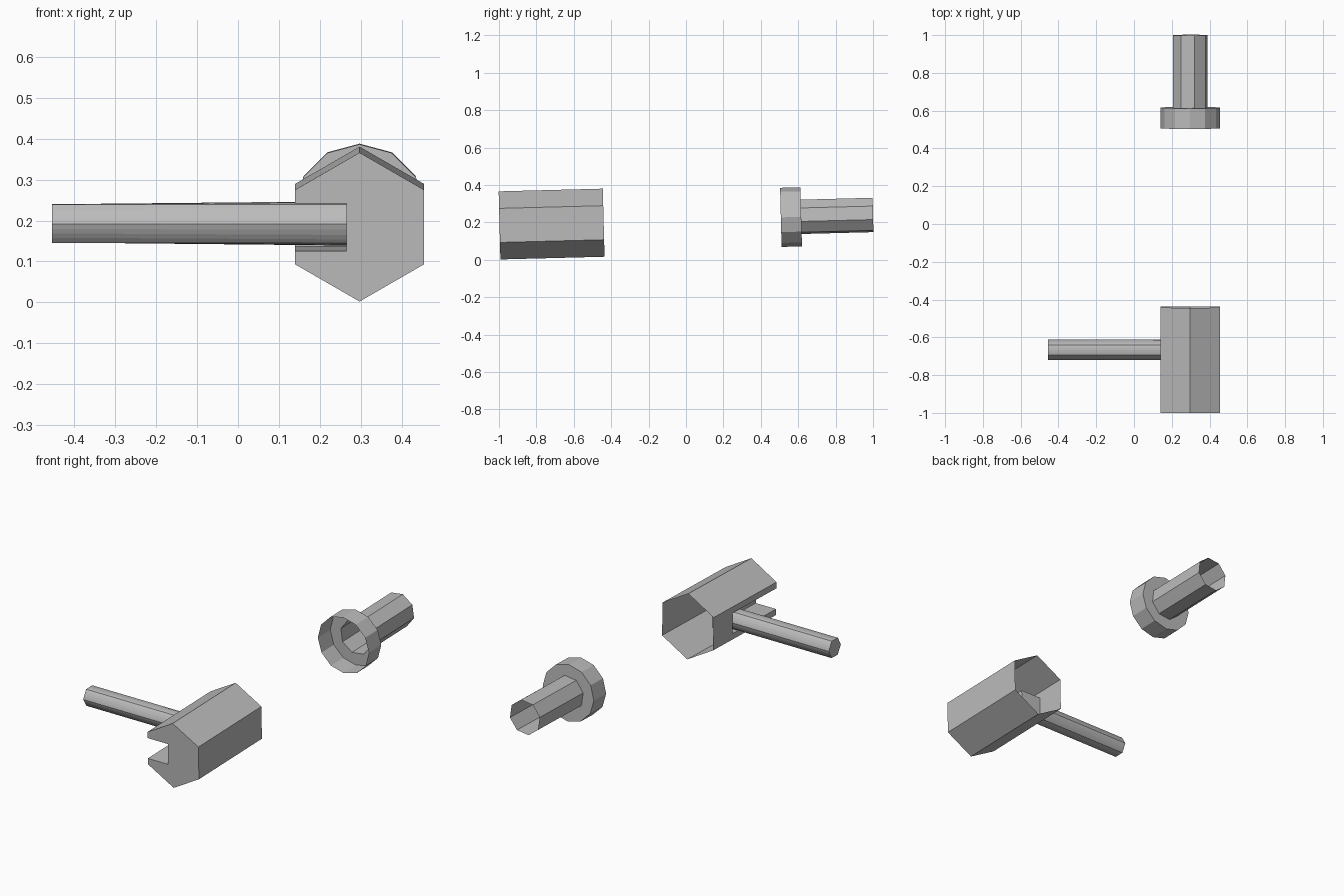
import bpy, bmesh, math
from math import sin, cos, pi
from mathutils import Matrix

cube = bpy.data.objects.get("Cube")
if cube:
    bpy.data.objects.remove(cube)

grey = bpy.data.materials.new("plain_grey")
grey.use_nodes = True
grey.diffuse_color = (0.5, 0.5, 0.5, 1)
grey.node_tree.nodes["Principled BSDF"].inputs["Base Color"].default_value = (0.5, 0.5, 0.5, 1)

TILT = 0.026  # every part leans back slightly
AXIS_X = 0.297


def finish(bm, name, location):
    bmesh.ops.remove_doubles(bm, verts=bm.verts, dist=1e-5)
    bmesh.ops.recalc_face_normals(bm, faces=bm.faces)
    bmesh.ops.transform(bm, verts=bm.verts,
                        matrix=Matrix.Translation(location) @ Matrix.Rotation(TILT, 4, 'X'))
    mesh = bpy.data.meshes.new(name)
    bm.to_mesh(mesh)
    bm.free()
    mesh.materials.append(grey)
    obj = bpy.data.objects.new(name, mesh)
    bpy.context.collection.objects.link(obj)
    return obj


def face(bm, points):
    return bm.faces.new([bm.verts.new(p) for p in points])


def ring(sides, radius, y, start=0.0):
    return [(radius * cos(start + 2 * pi * i / sides), y,
             radius * sin(start + 2 * pi * i / sides)) for i in range(sides)]


def wall(bm, a, b):
    n = len(a)
    for i in range(n):
        j = (i + 1) % n
        face(bm, [a[i], a[j], b[j], b[i]])


# Hexagonal sleeve: slotted front, open back
R, LENGTH = 0.182, 0.557
SLOT_IN, SLOT_LOW, SLOT_HIGH, SLOT_END = -0.032, -0.058, 0.057, 0.387
bm = bmesh.new()
front = ring(6, R, 0, pi / 2)      # top, then round by the -x side
back = ring(6, R, LENGTH, pi / 2)
side_x = front[1][0]
slot = [(side_x, SLOT_HIGH), (SLOT_IN, SLOT_HIGH), (SLOT_IN, SLOT_LOW), (side_x, SLOT_LOW)]
near = [(x, 0, z) for x, z in slot]
far = [(x, SLOT_END, z) for x, z in slot]
face(bm, front[:2] + near + front[2:])
for i in range(6):
    j = (i + 1) % 6
    if i == 1:   # wall with the slot cut into it
        face(bm, [front[1], near[0], far[0], far[3], near[3], front[2], back[2], back[1]])
    else:
        face(bm, [front[i], front[j], back[j], back[i]])
# slot roof, inner wall, floor and end
for i in range(3):
    face(bm, [near[i], near[i + 1], far[i + 1], far[i]])
face(bm, far)
finish(bm, "slotted_sleeve", (AXIS_X, -0.997, 0.184))

# Handle: round at the root, hexagonal at the tip
bm = bmesh.new()
STEPS, RADIUS = 24, 0.054
root, tip = [], []
for i in range(STEPS):
    a = 2 * pi * i / STEPS
    flat = RADIUS * cos(pi / 6) / cos(a % (pi / 3) - pi / 6)
    root.append((SLOT_IN, RADIUS * cos(a), RADIUS * sin(a)))
    tip.append((-0.454 - AXIS_X, flat * cos(a), flat * sin(a)))
wall(bm, root, tip)
face(bm, root)
face(bm, tip)
finish(bm, "handle", (AXIS_X, -0.666, 0.193))

# Open collar with a back plate leading into an open octagonal tube
COLLAR, TUBE, DEPTH, END = 0.158, 0.095, 0.109, 0.493
bm = bmesh.new()
rim, plate = ring(12, COLLAR, 0), ring(12, COLLAR, DEPTH)
mouth, outlet = ring(8, TUBE, DEPTH, pi / 6), ring(8, TUBE, END, pi / 6)
wall(bm, rim, plate)
wall(bm, mouth, outlet)
bmesh.ops.remove_doubles(bm, verts=bm.verts, dist=1e-5)
edges = [e for e in bm.edges if all(abs(v.co.y - DEPTH) < 1e-4 for v in e.verts)]
bmesh.ops.triangle_fill(bm, edges=edges, use_beauty=True, normal=(0, 1, 0))
# keep the bore open
bore = [f for f in bm.faces if all(abs(v.co.y - DEPTH) < 1e-4 for v in f.verts)
        and all(math.hypot(v.co.x, v.co.z) < TUBE + 0.01 for v in f.verts)]
bmesh.ops.delete(bm, geom=bore, context='FACES_ONLY')
finish(bm, "collared_tube", (AXIS_X, 0.507, 0.227))
